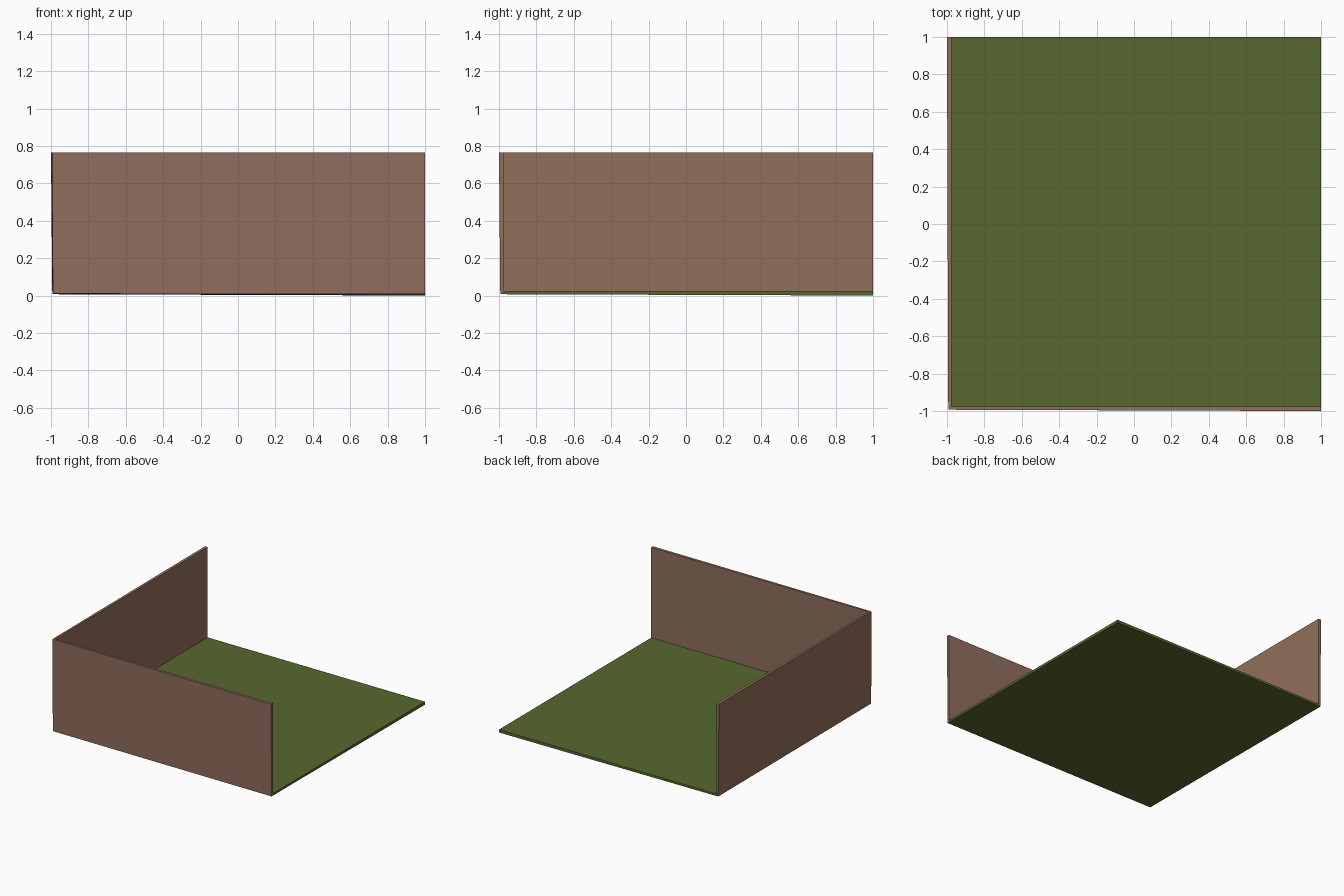
import bpy, bmesh

if "Cube" in bpy.data.objects:
    bpy.data.objects.remove(bpy.data.objects["Cube"])


def make_material(name, color):
    m = bpy.data.materials.new(name)
    m.diffuse_color = (*color, 1.0)
    m.use_nodes = True
    m.node_tree.nodes["Principled BSDF"].inputs["Base Color"].default_value = m.diffuse_color
    return m


THICK = 0.024            # shell thickness
LO, HI, TOP = -1 + THICK, 1.0, 0.766

# Thin sheet of three faces meeting in one corner, normals facing outward
bm = bmesh.new()
v = lambda x, y, z: bm.verts.new((x, y, z))
corner = v(LO, LO, THICK)
right, back, far = v(HI, LO, THICK), v(LO, HI, THICK), v(HI, HI, THICK)
corner_top, right_top, back_top = v(LO, LO, TOP), v(HI, LO, TOP), v(LO, HI, TOP)

sheets = [
    (corner, back, far, right),                # floor, facing down
    (corner, right, right_top, corner_top),    # front wall, facing -y
    (corner, corner_top, back_top, back),      # left wall, facing -x
]
for slot, verts in enumerate(sheets):
    bm.faces.new(verts).material_index = slot

mesh = bpy.data.meshes.new("room_corner")
bm.to_mesh(mesh)
bm.free()
room = bpy.data.objects.new("room_corner", mesh)
bpy.context.collection.objects.link(room)

# Grass floor and two slightly different brown walls
mesh.materials.append(make_material("grass green", (0.095, 0.140, 0.028)))
mesh.materials.append(make_material("front wall brown", (0.279, 0.156, 0.112)))
mesh.materials.append(make_material("left wall brown", (0.284, 0.160, 0.105)))

# Thicken the sheet outward; the open edges get rims in the colour of their face
solid = room.modifiers.new("thickness", 'SOLIDIFY')
solid.thickness = THICK
solid.offset = 1
solid.use_even_offset = False
